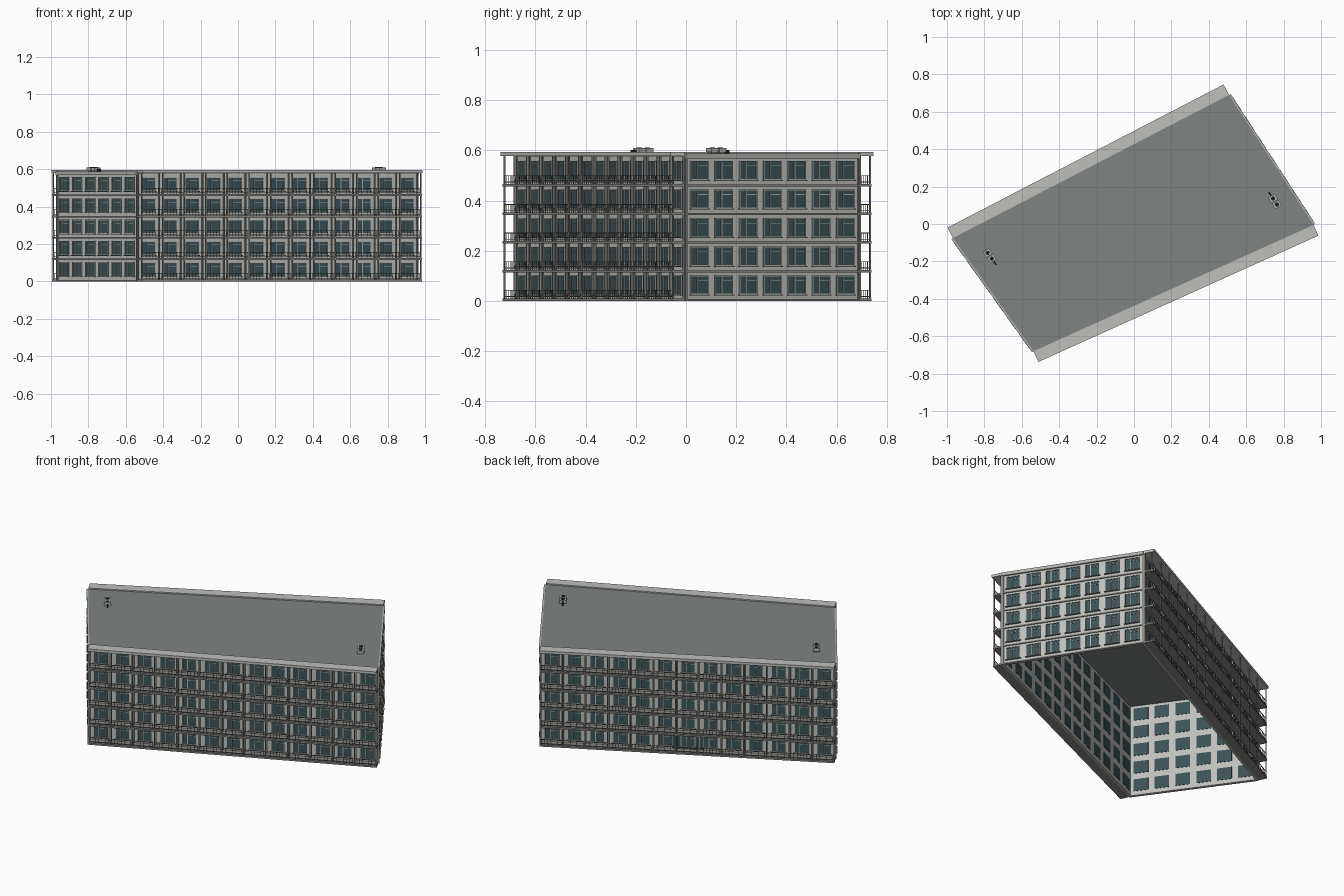
import bpy
import bmesh
import math
from mathutils import Matrix, Vector

old = bpy.data.objects.get("Cube")
if old:
    bpy.data.objects.remove(old)

FLOORS, STOREY, BASE, TOP = 5, 0.114, 0.004, 0.578
DEPTH = 0.052          # balcony depth out to the railing


def material(name, r, g, b):
    m = bpy.data.materials.new(name)
    m.use_nodes = True
    m.diffuse_color = (r, g, b, 1)
    bsdf = m.node_tree.nodes["Principled BSDF"]
    bsdf.inputs["Base Color"].default_value = (r, g, b, 1)
    bsdf.inputs["Roughness"].default_value = 0.8
    return m


wall_grey = material("wall grey", 0.52, 0.52, 0.50)
trim_grey = material("trim grey", 0.44, 0.44, 0.42)
concrete = material("concrete", 0.25, 0.25, 0.235)
rail_grey = material("railing grey", 0.13, 0.13, 0.125)
glass = material("dark glass", 0.045, 0.085, 0.095)
roof_grey = material("roof grey", 0.21, 0.235, 0.23)
black = material("black", 0.012, 0.012, 0.012)

parts = {}


def mesh_of(name, mat):
    if name not in parts:
        parts[name] = (bmesh.new(), mat)
    return parts[name][0]


class Side:
    """Wall frame: a runs along the wall, d points outward, z is up."""

    def __init__(self, name, start, end):
        self.name = name
        self.p = Vector((*start, 0))
        run = Vector((*end, 0)) - self.p
        self.length = run.length
        self.u = run.normalized()
        self.n = Vector((self.u.y, -self.u.x, 0))

    def at(self, a, d, z=0):
        return self.p + self.u * a + self.n * d + Vector((0, 0, z))

    def box(self, part, mat, a0, a1, d0, d1, z0, z1):
        m = Matrix.Identity(4)
        cols = (self.u * (a1 - a0), -self.n * (d1 - d0), Vector((0, 0, z1 - z0)))
        mid = self.at((a0 + a1) / 2, (d0 + d1) / 2, (z0 + z1) / 2)
        for i, c in enumerate((*cols, mid)):
            m.col[i][:3] = c
        bmesh.ops.create_cube(mesh_of(self.name + "_" + part, mat), size=1, matrix=m)


def prism(name, mat, corners, z0, z1):
    bm = mesh_of(name, mat)
    low = [bm.verts.new((x, y, z0)) for x, y in corners]
    high = [bm.verts.new((x, y, z1)) for x, y in corners]
    bm.faces.new(low[::-1])
    bm.faces.new(high)
    for i in range(len(low)):
        j = (i + 1) % len(low)
        bm.faces.new((low[i], low[j], high[j], high[i]))


def window(s, mid, z0, w, h):
    """Pane through the wall, outer frame, off-centre mullion, transom, sill."""
    a0, a1, z1, t = mid - w / 2, mid + w / 2, z0 + h, 0.0035
    s.box("window_glass", glass, a0, a1, -0.014, 0.002, z0, z1)
    for x in (a0, a0 + w * 0.36, a1 - t):
        s.box("window_frames", trim_grey, x, x + t, 0, 0.006, z0, z1)
    for z in (z0, z1 - t):
        s.box("window_frames", trim_grey, a0, a1, 0, 0.006, z, z + t)
    s.box("window_frames", trim_grey, a0 + w * 0.36, a1, 0, 0.005,
          z0 + h * 0.72, z0 + h * 0.72 + 0.0025)
    s.box("window_sills", concrete, a0 - 0.003, a1 + 0.003, 0, 0.011, z0 - 0.004, z0)


def balcony_side(s, bays):
    step = s.length / bays
    # posts and wall pilasters between bays
    for i in range(bays + 1):
        a = min(max(i * step, 0.003), s.length - 0.003)
        s.box("balcony_posts", concrete, a - 0.003, a + 0.003,
              DEPTH - 0.006, DEPTH, 0, TOP)
        s.box("wall_pilasters", concrete, a - 0.003, a + 0.003, 0, 0.008, 0, TOP)
    for f in range(FLOORS):
        z = f * STOREY
        s.box("balcony_slabs", concrete, 0, s.length, 0, DEPTH + 0.003, z, z + 0.01)
        # railing with rails and balusters
        for h in (0.016, 0.041):
            s.box("balcony_railings", rail_grey, 0, s.length,
                  DEPTH - 0.003, DEPTH, z + h, z + h + 0.003)
        for i in range(bays * 7):
            a = (i + 0.5) * step / 7
            s.box("balcony_railings", rail_grey, a - 0.0008, a + 0.0008,
                  DEPTH - 0.0025, DEPTH - 0.0005, z + 0.01, z + 0.042)
        for i in range(bays):
            window(s, (i + 0.5) * step, z + 0.026, 0.082, 0.075)


def end_side(s, columns):
    step = (s.length - 0.02) / columns
    for f in range(FLOORS):
        z = f * STOREY + BASE
        for i in range(columns):
            window(s, 0.01 + (i + 0.5) * step, z + 0.022, 0.084, 0.076)
        # string course at every floor
        s.box("floor_bands", concrete, 0, s.length, 0, 0.006, z - 0.004, z + 0.004)
    s.box("cornice", trim_grey, 0, s.length, 0, 0.01, TOP - 0.01, TOP + 0.01)
    for a in (0, s.length - 0.008):
        s.box("corner_strips", concrete, a, a + 0.008, 0, 0.006, 0, TOP)


# four walls of an irregular four-sided plan, open underneath
plan = [(-0.537, -0.68), (0.96, -0.005), (0.508, 0.69), (-0.968, -0.075)]
names = ("front", "right_end", "back", "left_end")
sides = [Side(n, plan[i], plan[(i + 1) % 4]) for i, n in enumerate(names)]
front, right_end, back, left_end = sides
for s in sides:
    s.box("wall", wall_grey, 0, s.length, -0.012, 0, 0, TOP)
balcony_side(front, 13)
balcony_side(back, 13)
end_side(right_end, 7)
end_side(left_end, 6)

# glazed entrance at the middle of the back
mid = back.length / 2
back.box("entrance_glass", glass, mid - 0.09, mid + 0.09, 0, 0.003, 0.012, 0.1)

# roof deck, and light canopies over the balconies
prism("roof_deck", roof_grey, plan, TOP - 0.004, TOP + 0.009)
for s in (front, back):
    reach = [s.at(0, 0), s.at(0, 0.063), s.at(s.length, 0.063), s.at(s.length, 0)]
    prism(s.name + "_canopy", wall_grey, [v.xy for v in reach], TOP, TOP + 0.016)


def roof_unit(name, x, y, end):
    """Two fan boxes on feet with a dark pipe at one end."""
    s = Side(name, (x, y), (x + end.u.x, y + end.u.y))
    z = TOP + 0.009
    for a in (-0.03, 0.008):
        s.box("housing", trim_grey, a, a + 0.034, -0.02, 0.02, z + 0.006, z + 0.022)
        s.box("feet", rail_grey, a + 0.004, a + 0.03, -0.016, 0.016, z, z + 0.006)
        bmesh.ops.create_cone(
            mesh_of(name + "_fans", black), cap_ends=True, segments=16,
            radius1=0.011, radius2=0.011, depth=0.002,
            matrix=Matrix.Translation(s.at(a + 0.017, 0, z + 0.0225)))
    s.box("pipe", black, 0.042, 0.066, -0.004, 0.004, z, z + 0.014)


roof_unit("right_roof_unit", 0.757, 0.115, right_end)
roof_unit("left_roof_unit", -0.775, -0.165, left_end)

# turn the gathered meshes into objects
for name, (bm, mat) in parts.items():
    bmesh.ops.recalc_face_normals(bm, faces=bm.faces)
    me = bpy.data.meshes.new(name)
    bm.to_mesh(me)
    bm.free()
    me.materials.append(mat)
    bpy.context.collection.objects.link(bpy.data.objects.new(name, me))
